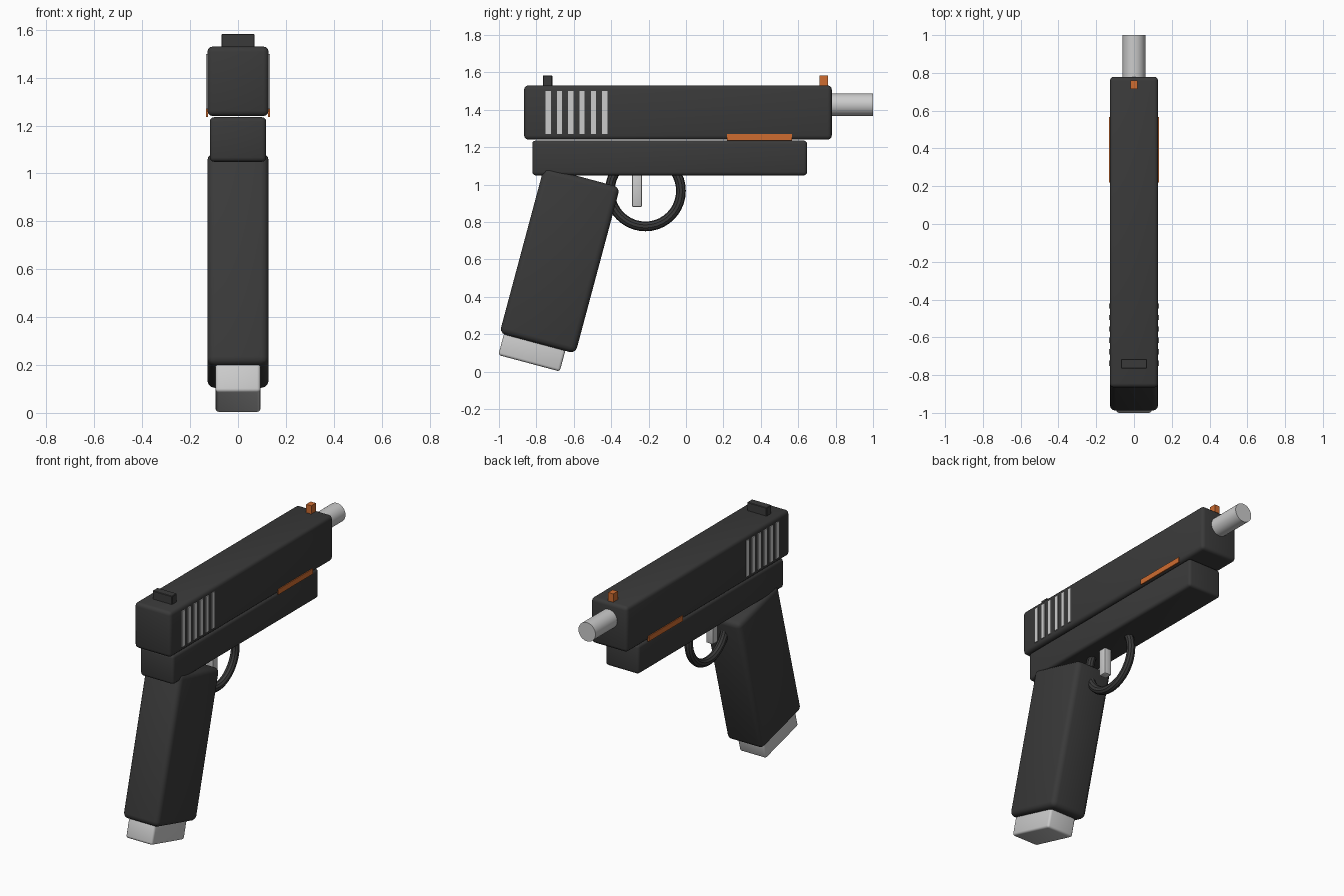
import bpy, math

if "Cube" in bpy.data.objects:
    bpy.data.objects.remove(bpy.data.objects["Cube"])

def material(name, rgb):
    m = bpy.data.materials.new(name)
    m.diffuse_color = (*rgb, 1)
    m.use_nodes = True
    m.node_tree.nodes["Principled BSDF"].inputs["Base Color"].default_value = m.diffuse_color
    return m

DARK = material("dark grey", (0.042, 0.042, 0.042))
SILVER = material("silver", (0.60, 0.60, 0.60))
ORANGE = material("orange", (0.62, 0.15, 0.03))

def finish(name, mat):
    o = bpy.context.object
    o.name = name
    o.data.materials.append(mat)
    bpy.ops.object.shade_smooth_by_angle(angle=math.radians(35))
    return o

def box(name, mat, center, size, bevel=0.0, tilt=0.0, segments=3):
    bpy.ops.mesh.primitive_cube_add(size=1, location=center)
    o = bpy.context.object
    o.scale = size
    bpy.ops.object.transform_apply(location=False, rotation=False, scale=True)
    o.rotation_euler.x = tilt
    if bevel:
        mod = o.modifiers.new("rounded edges", 'BEVEL')
        mod.width = bevel
        mod.segments = segments
        bpy.ops.object.modifier_apply(modifier=mod.name)
    return finish(name, mat)

TILT = math.radians(-15)

# Main body
box("slide", DARK, (0, -0.043, 1.385), (0.256, 1.645, 0.29), 0.022)
box("frame", DARK, (0, -0.087, 1.142), (0.236, 1.47, 0.186), 0.018)
box("grip", DARK, (0, -0.675, 0.595), (0.256, 0.42, 0.92), 0.032, TILT)
box("magazine_base", SILVER, (0, -0.823, 0.105), (0.188, 0.34, 0.125), 0.014, TILT)

# Barrel
bpy.ops.mesh.primitive_cylinder_add(vertices=32, radius=0.06, depth=0.4,
                                    location=(0, 0.8, 1.427), rotation=(math.pi / 2, 0, 0))
finish("barrel", SILVER)

# Trigger and its ring guard
bpy.ops.mesh.primitive_torus_add(major_radius=0.19, minor_radius=0.026, major_segments=40,
                                 minor_segments=10, location=(0, -0.217, 0.966),
                                 rotation=(0, math.pi / 2, 0))
finish("trigger_guard", DARK)
box("trigger", SILVER, (0, -0.262, 0.98), (0.05, 0.052, 0.20), 0.006, segments=2)

# Sights
box("rear_sight", DARK, (0, -0.74, 1.55), (0.138, 0.05, 0.066), 0.003, segments=1)
box("front_sight", ORANGE, (0, 0.737, 1.55), (0.036, 0.046, 0.066))

# Plates on both sides of the slide
for side, label in ((-1, "left"), (1, "right")):
    for i in range(6):
        box(f"serration_{label}_{i + 1}", SILVER, (side * 0.129, -0.737 + 0.0605 * i, 1.385),
            (0.009, 0.028, 0.23))
    box(f"accent_strip_{label}", ORANGE, (side * 0.129, 0.393, 1.252), (0.009, 0.345, 0.034))
